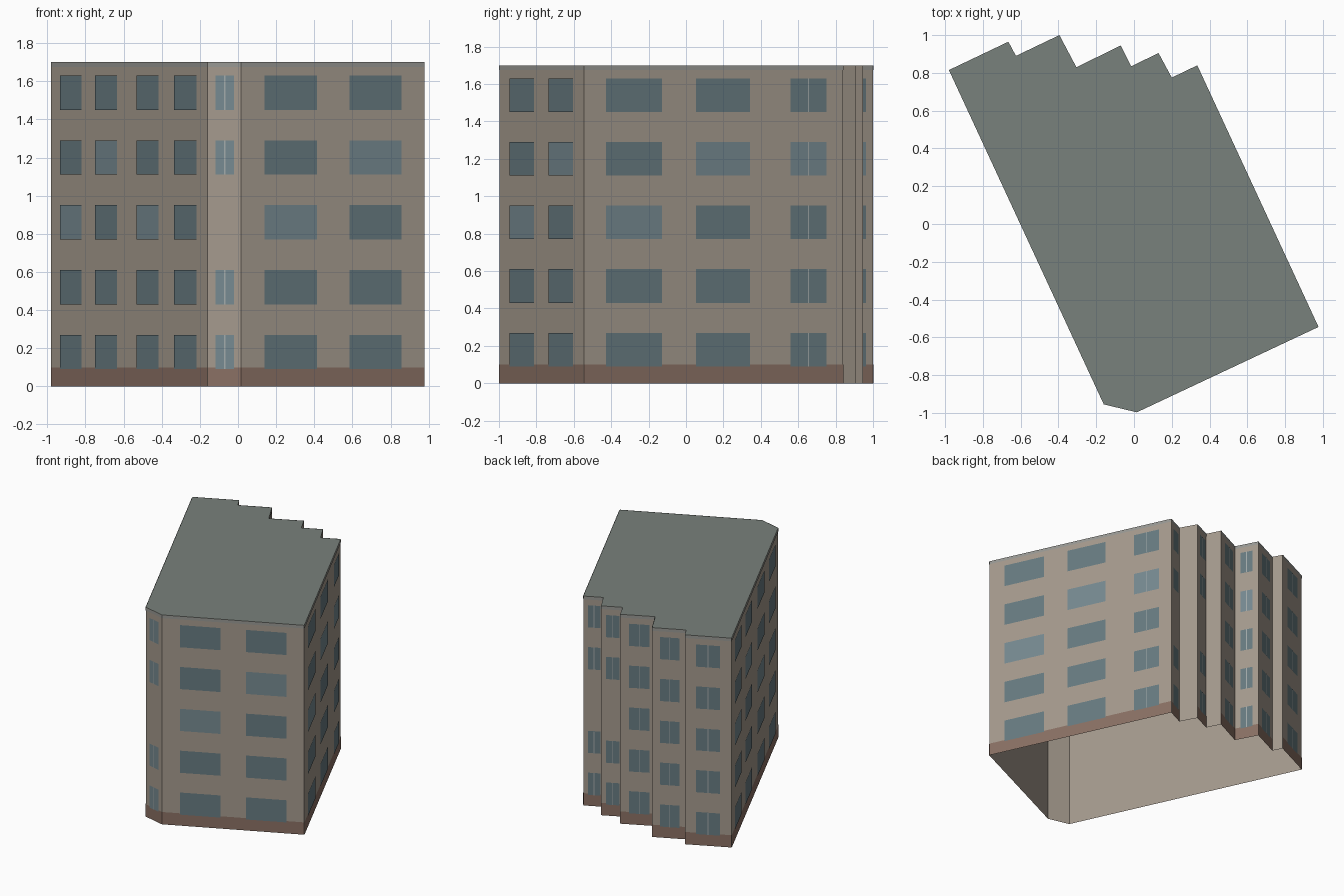
import bpy
from mathutils import Vector

if "Cube" in bpy.data.objects:
    bpy.data.objects.remove(bpy.data.objects["Cube"])

HEIGHT, FLOORS, PITCH = 1.70, 5, 0.34
SILL, WIN_H, OFFSET = 0.09, 0.18, 0.002

# footprint outline, counter-clockwise from the front corner
outline = [(-0.16, -0.955), (0.015, -0.997), (0.977, -0.545), (0.335, 0.84),
           (0.20, 0.775), (0.13, 0.905), (-0.015, 0.835), (-0.07, 0.945),
           (-0.305, 0.83), (-0.395, 1.0), (-0.625, 0.89), (-0.665, 0.965),
           (-0.98, 0.815)]
pts = [Vector((x, y, 0)) for x, y in outline]
n = len(pts)
up = Vector((0, 0, HEIGHT))

# windows per wall: spans along the wall, double-pane spans, blank floors, lighter (floor, column)
walls = {
    0: dict(double=[(0.25, 0.80)], skip=[2], light={(f, 0) for f in range(5)}),
    1: dict(single=[(0.126, 0.413), (0.59, 0.875)], light={(2, 0), (3, 1)}),
    2: dict(single=[(0.083, 0.30), (0.43, 0.64)], double=[(0.795, 0.935)],
            light={(2, 0), (3, 1), (3, 2)}),
    3: dict(double=[(0.24, 0.85)], skip=[2]),
    5: dict(double=[(0.24, 0.85)], skip=[2]),
    7: dict(double=[(0.25, 0.84)]),
    8: dict(double=[(0.25, 0.76)], light={(3, 0)}),
    9: dict(double=[(0.24, 0.80)]),
    11: dict(double=[(0.24, 0.76)]),
    12: dict(single=[(0.06, 0.20), (0.285, 0.425), (0.55, 0.69), (0.79, 0.935)],
             light={(2, 0), (2, 2), (3, 1)}),
}


def material(name, rgb):
    m = bpy.data.materials.new(name)
    m.diffuse_color = (*rgb, 1)
    m.use_nodes = True
    m.node_tree.nodes["Principled BSDF"].inputs["Base Color"].default_value = m.diffuse_color
    return m


def add_object(name, verts, faces, mat):
    me = bpy.data.meshes.new(name)
    me.from_pydata(verts, [], faces)
    me.materials.append(mat)
    ob = bpy.data.objects.new(name, me)
    bpy.context.collection.objects.link(ob)
    return ob


def panel(store, wall, u0, u1, z0, z1, lift=1):
    """Add a flat rectangle lying just outside one wall."""
    a, b = pts[wall], pts[(wall + 1) % n]
    d = b - a
    out = Vector((d.y, -d.x, 0)).normalized() * OFFSET * lift
    i = len(store[0])
    for u, z in ((u0, z0), (u1, z0), (u1, z1), (u0, z1)):
        store[0].append(a + d * u + out + Vector((0, 0, z)))
    store[1].append((i, i + 1, i + 2, i + 3))


wall_mat = material("wall_plaster", (0.37, 0.32, 0.265))

# outer walls, open underneath
add_object("walls", pts + [p + up for p in pts],
           [(i, (i + 1) % n, (i + 1) % n + n, i + n) for i in range(n)], wall_mat)
# flat roof
add_object("roof", [p + up for p in pts], [tuple(range(n))],
           material("roof_grey", (0.19, 0.22, 0.20)))

plinth, band, glass, pale, mullion = (([], []) for _ in range(5))
for w, spec in walls.items():
    length = (pts[(w + 1) % n] - pts[w]).length
    panel(plinth, w, 0, 1, 0, 0.10)
    panel(band, w, 0, 1, HEIGHT - 0.025, HEIGHT)
    double = spec.get("double", [])
    for col, (u0, u1) in enumerate(spec.get("single", []) + double):
        for f in range(FLOORS):
            if f in spec.get("skip", []):
                continue
            z = SILL + f * PITCH
            lit = (f, col) in spec.get("light", ())
            panel(pale if lit else glass, w, u0, u1, z, z + WIN_H, 2)
            if (u0, u1) in double:
                mid, half = (u0 + u1) / 2, 0.003 / length
                panel(mullion, w, mid - half, mid + half, z, z + WIN_H, 3)

# facade details
add_object("plinth", *plinth, material("plinth_brown", (0.25, 0.16, 0.125)))
add_object("roof_edge_band", *band, material("band_grey", (0.31, 0.31, 0.29)))
add_object("windows", *glass, material("glass_blue", (0.135, 0.195, 0.215)))
add_object("pale_windows", *pale, material("glass_pale", (0.18, 0.25, 0.28)))
add_object("window_mullions", *mullion, material("mullion_light", (0.36, 0.40, 0.40)))
